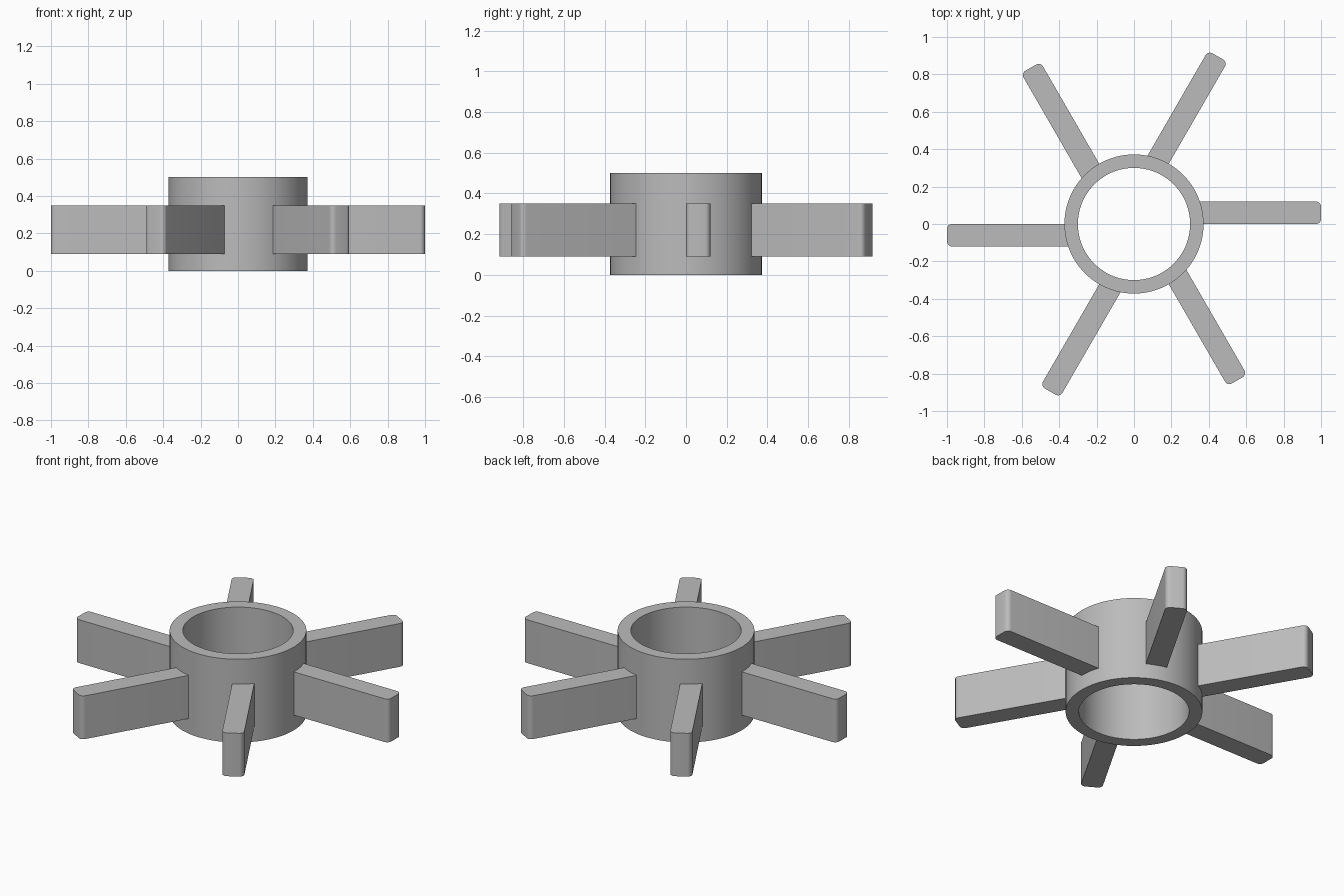
import bpy, bmesh, math
from mathutils import Matrix

if "Cube" in bpy.data.objects:
    bpy.data.objects.remove(bpy.data.objects["Cube"])

grey = bpy.data.materials.new("plain grey")
grey.diffuse_color = (0.5, 0.5, 0.5, 1)
grey.use_nodes = True
grey.node_tree.nodes["Principled BSDF"].inputs["Base Color"].default_value = grey.diffuse_color


def arc(cx, cy, r, start, end, n):
    return [(cx + r * math.cos(math.radians(start + (end - start) * i / n)),
             cy + r * math.sin(math.radians(start + (end - start) * i / n))) for i in range(n + 1)]


def finish(name, bm):
    bmesh.ops.recalc_face_normals(bm, faces=bm.faces)
    mesh = bpy.data.meshes.new(name)
    bm.to_mesh(mesh)
    bm.free()
    mesh.materials.append(grey)
    obj = bpy.data.objects.new(name, mesh)
    bpy.context.collection.objects.link(obj)
    bpy.ops.object.select_all(action='DESELECT')
    obj.select_set(True)
    bpy.context.view_layer.objects.active = obj
    bpy.ops.object.shade_smooth_by_angle(angle=math.radians(30))
    return obj


# Hub: open ring made by spinning its wall section
bm = bmesh.new()
section = [bm.verts.new((r, 0, z)) for r, z in [(0.3, 0), (0.372, 0), (0.372, 0.5), (0.3, 0.5)]]
edges = [bm.edges.new((section[i], section[(i + 1) % 4])) for i in range(4)]
bmesh.ops.spin(bm, geom=section + edges, axis=(0, 0, 1), cent=(0, 0, 0),
               angle=math.tau, steps=96, use_merge=True)
bmesh.ops.remove_doubles(bm, verts=bm.verts, dist=1e-5)
finish("hub_ring", bm)

# Paddles: offset bars with rounded tips, rooted inside the hub wall
R = 0.027
outline = [(0.335, 0.0)] + arc(1 - R, R, R, -90, 0, 6) + arc(1 - R, 0.12 - R, R, 0, 90, 6) + [(0.335, 0.12)]
for k in range(6):
    bm = bmesh.new()
    base = bm.faces.new([bm.verts.new((x, y, 0.09)) for x, y in outline])
    top = bmesh.ops.extrude_face_region(bm, geom=[base])["geom"]
    bmesh.ops.translate(bm, vec=(0, 0, 0.26), verts=[v for v in top if isinstance(v, bmesh.types.BMVert)])
    bmesh.ops.transform(bm, matrix=Matrix.Rotation(math.radians(60 * k), 4, 'Z'), verts=bm.verts)
    finish(f"paddle_{k + 1}", bm)
